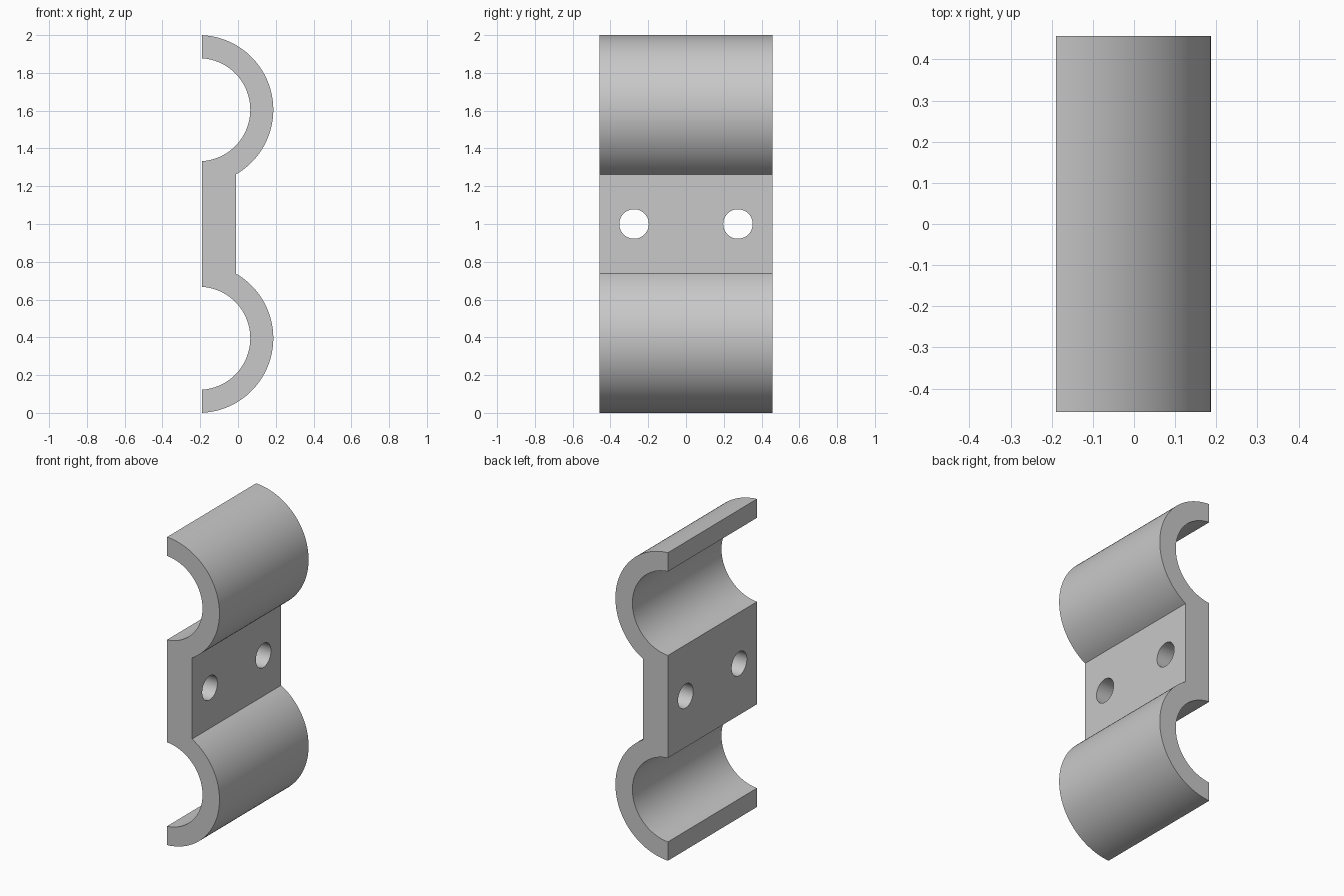
import bpy, bmesh
from math import acos, asin, cos, sin, pi

cube = bpy.data.objects.get("Cube")
if cube:
    bpy.data.objects.remove(cube, do_unlink=True)

BACK_X, WEB_X = -0.19, -0.01          # flat back and front of the middle web
ARC_X, ARC_Z = -0.208, 0.605          # saddle centre, z measured from mid height
R_OUT, R_IN = 0.395, 0.273
HALF_DEPTH, MID_Z = 0.457, 1.0
HOLE_Y, HOLE_R = 0.275, 0.078
STEPS = 48

grey = bpy.data.materials.new("plain grey")
grey.use_nodes = True
colour = (0.58, 0.58, 0.58, 1)
grey.diffuse_color = colour
grey.node_tree.nodes["Principled BSDF"].inputs["Base Color"].default_value = colour


def arc(radius, start, end):
    """Points of the upper saddle arc as (x, height above middle)."""
    angles = [start + (end - start) * i / STEPS for i in range(STEPS + 1)]
    return [(ARC_X + radius * cos(a), ARC_Z + radius * sin(a)) for a in angles]


# Upper half outline: up the inner saddle, then down the outer saddle to the web
inner_end = acos((BACK_X - ARC_X) / R_IN)
outer_start = acos((BACK_X - ARC_X) / R_OUT)
outer_end = -acos((WEB_X - ARC_X) / R_OUT)
upper = arc(R_IN, -inner_end, inner_end) + arc(R_OUT, outer_start, outer_end)
outline = upper + [(x, -z) for x, z in reversed(upper)]

# Clamp body: outline extruded through the depth
bm = bmesh.new()
face = bm.faces.new([bm.verts.new((x, -HALF_DEPTH, MID_Z + z)) for x, z in outline])
extruded = bmesh.ops.extrude_face_region(bm, geom=[face])
moved = [v for v in extruded["geom"] if isinstance(v, bmesh.types.BMVert)]
bmesh.ops.translate(bm, verts=moved, vec=(0, 2 * HALF_DEPTH, 0))
bmesh.ops.recalc_face_normals(bm, faces=bm.faces)
mesh = bpy.data.meshes.new("double_pipe_clamp")
bm.to_mesh(mesh)
bm.free()
mesh.materials.append(grey)
clamp = bpy.data.objects.new("double_pipe_clamp", mesh)
bpy.context.collection.objects.link(clamp)

# Two screw holes through the web
bpy.context.view_layer.objects.active = clamp
for side in (-1, 1):
    bpy.ops.mesh.primitive_cylinder_add(
        vertices=48, radius=HOLE_R, depth=0.6,
        location=(-0.1, side * HOLE_Y, MID_Z), rotation=(0, pi / 2, 0))
    cutter = bpy.context.object
    cutter.name = "screw_hole_cutter"
    cutter.hide_render = True
    cutter.data.materials.append(grey)
    cut = clamp.modifiers.new("screw_hole", "BOOLEAN")
    cut.operation, cut.solver, cut.object = "DIFFERENCE", "EXACT", cutter
    bpy.context.view_layer.objects.active = clamp
    bpy.ops.object.modifier_apply(modifier=cut.name)
    bpy.data.objects.remove(cutter, do_unlink=True)

# Smooth saddles and holes, crisp edges
bpy.ops.object.select_all(action="DESELECT")
clamp.select_set(True)
bpy.ops.object.shade_smooth_by_angle(angle=pi / 6)
